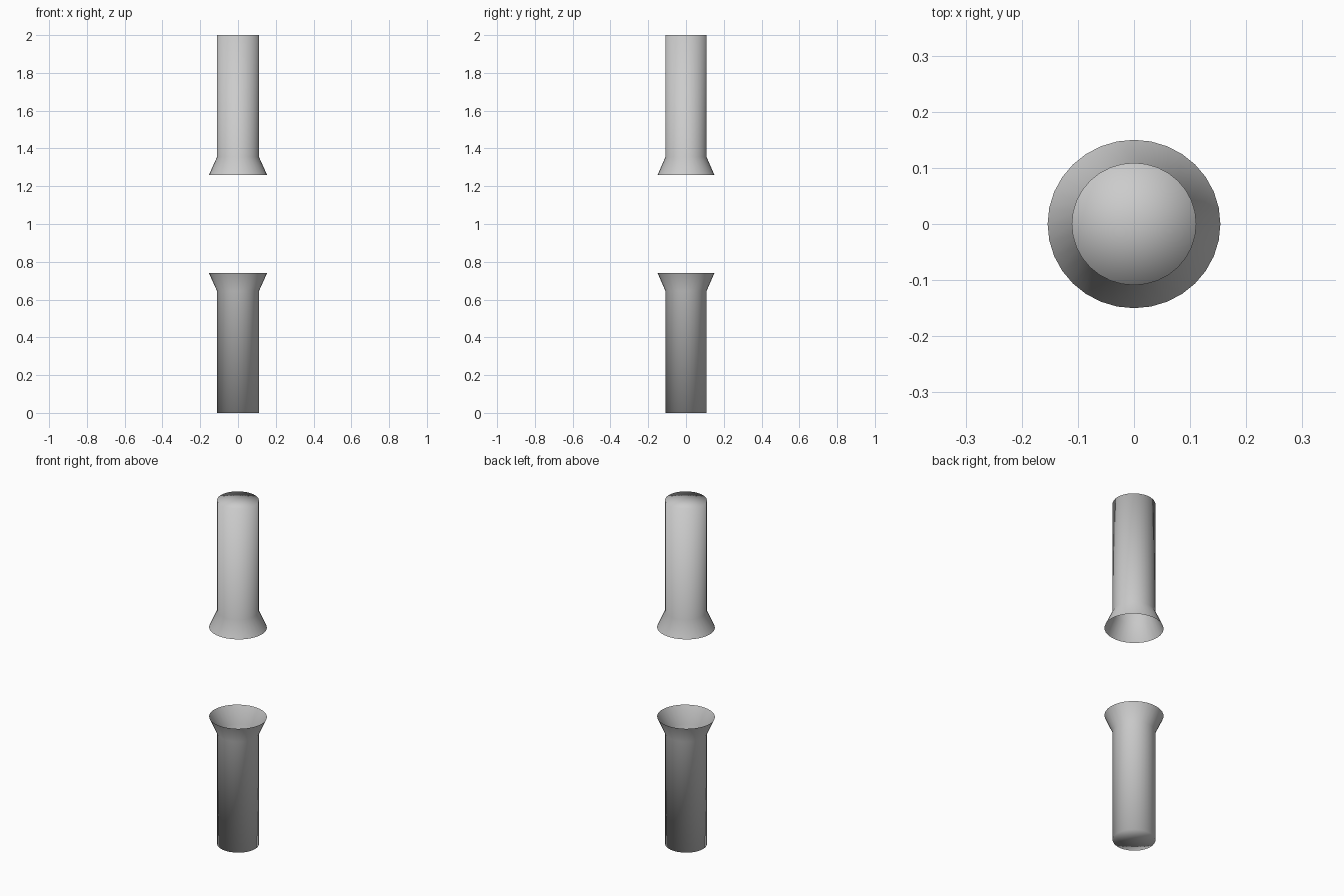
import bpy, bmesh
from math import cos, sin, pi

if "Cube" in bpy.data.objects:
    bpy.data.objects.remove(bpy.data.objects["Cube"])

SIDES = 32


def flared_tube(name, rings):
    """Thin shell: capped at the first ring, open at the last."""
    bm = bmesh.new()
    loops = []
    for rx, ry, z in rings:
        loops.append([bm.verts.new((rx * cos(2 * pi * i / SIDES),
                                    ry * sin(2 * pi * i / SIDES), z))
                      for i in range(SIDES)])
    # Side walls
    for a, b in zip(loops, loops[1:]):
        for i in range(SIDES):
            j = (i + 1) % SIDES
            bm.faces.new((a[i], a[j], b[j], b[i]))
    # Closed end as a fan
    centre = bm.verts.new((0, 0, rings[0][2]))
    for i in range(SIDES):
        bm.faces.new((centre, loops[0][(i + 1) % SIDES], loops[0][i]))
    # The upward-built tube faces outward; the mirrored one needs flipping
    if rings[-1][2] < rings[0][2]:
        bmesh.ops.reverse_faces(bm, faces=bm.faces[:])
    for f in bm.faces:
        f.smooth = True
    mesh = bpy.data.meshes.new(name)
    bm.to_mesh(mesh)
    bm.free()
    bpy.context.collection.objects.link(bpy.data.objects.new(name, mesh))


# Closed end, start of flare, open rim: (x radius, y radius, height)
profile = [(0.111, 0.109, 0.0), (0.111, 0.109, 0.645), (0.154, 0.15, 0.74)]
flared_tube("lower_tube", profile)
flared_tube("upper_tube", [(rx, ry, 2 - z) for rx, ry, z in profile])
